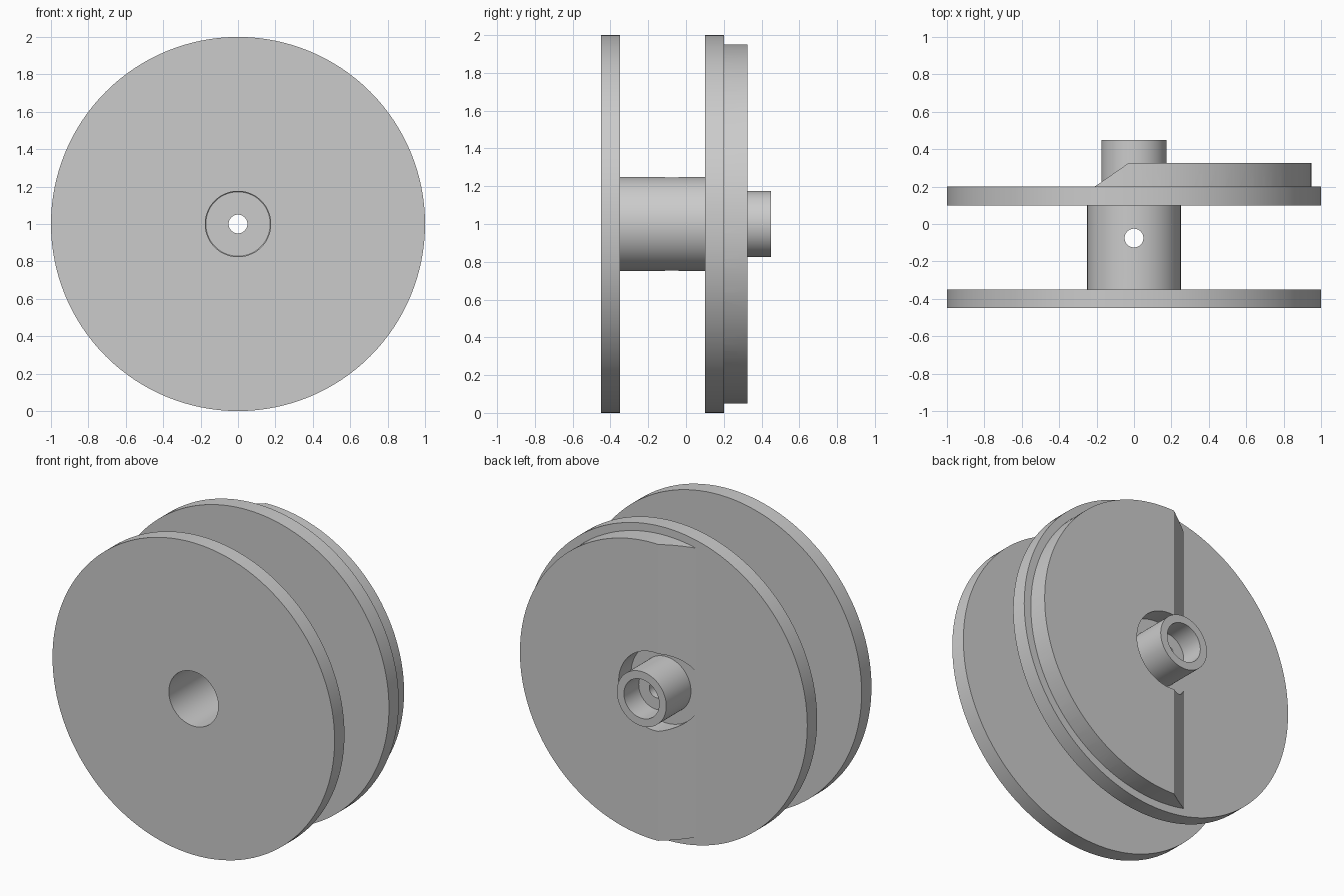
import bpy, bmesh, math
from mathutils import Matrix, Vector

if "Cube" in bpy.data.objects:
    bpy.data.objects.remove(bpy.data.objects["Cube"])

SEG = 128
AXIS = Matrix.Translation((0, 0, 1)) @ Matrix.Rotation(math.radians(-90), 4, 'X')  # local z -> world +y

grey = bpy.data.materials.new("light_grey")
grey.diffuse_color = (0.6, 0.6, 0.6, 1)
grey.use_nodes = True
grey.node_tree.nodes["Principled BSDF"].inputs["Base Color"].default_value = grey.diffuse_color


def finish(bm, name):
    bmesh.ops.recalc_face_normals(bm, faces=bm.faces)
    me = bpy.data.meshes.new(name)
    bm.to_mesh(me)
    bm.free()
    me.materials.append(grey)
    ob = bpy.data.objects.new(name, me)
    bpy.context.collection.objects.link(ob)
    return ob


def lathe(profile, name):
    """Closed (radius, y) profile turned around the spool axis."""
    bm = bmesh.new()
    rings = []
    for i in range(SEG):
        a = 2 * math.pi * i / SEG
        rings.append([bm.verts.new((r * math.cos(a), y, 1 + r * math.sin(a)))
                      for r, y in profile])
    n = len(profile)
    for i in range(SEG):
        p, q = rings[i], rings[(i + 1) % SEG]
        for j in range(n):
            k = (j + 1) % n
            bm.faces.new((p[j], p[k], q[k], q[j]))
    return finish(bm, name)


def cylinder(r, depth, matrix, name, cut=None):
    bm = bmesh.new()
    bmesh.ops.create_cone(bm, cap_ends=True, segments=SEG, radius1=r, radius2=r,
                          depth=depth, matrix=matrix)
    if cut:
        geom = bm.verts[:] + bm.edges[:] + bm.faces[:]
        res = bmesh.ops.bisect_plane(bm, geom=geom, plane_co=cut[0], plane_no=cut[1],
                                     clear_inner=True)
        edges = [e for e in res["geom_cut"] if isinstance(e, bmesh.types.BMEdge)]
        bmesh.ops.contextual_create(bm, geom=edges)
    return finish(bm, name)


def boolean(target, tool, operation):
    mod = target.modifiers.new(operation.lower(), 'BOOLEAN')
    mod.object, mod.operation, mod.solver = tool, operation, 'EXACT'
    bpy.context.view_layer.objects.active = target
    bpy.ops.object.modifier_apply(modifier=mod.name)
    bpy.data.objects.remove(tool)


# Spool: flanges, hub, rear boss, stepped bore
spool = lathe([
    (0.175, -0.45), (1.0, -0.45), (1.0, -0.35), (0.25, -0.35),
    (0.25, 0.10), (1.0, 0.10), (1.0, 0.20), (0.175, 0.20),
    (0.175, 0.45), (0.125, 0.45), (0.125, 0.30), (0.05, 0.30),
    (0.05, 0.20), (0.172, 0.20), (0.175, 0.197)], "spool")

# Vertical pin hole through the hub
pin = cylinder(0.05, 0.8, Matrix.Translation((0, -0.075, 1)), "pin_cutter")
boolean(spool, pin, 'DIFFERENCE')

# Half-disc cam with a sloped edge and clearance around the boss, sunk into the flange
y0, y1 = 0.15, 0.325
slope = Vector((0.125, -0.18, 0)).normalized()
cam = cylinder(0.95, y1 - y0, Matrix.Translation((0, (y0 + y1) / 2, 0)) @ AXIS,
               "cam", cut=(Vector((-0.21, 0.20, 1)), slope))
clear = cylinder(0.25, 0.6, Matrix.Translation((0, 0.25, 0)) @ AXIS, "clearance_cutter")
boolean(cam, clear, 'DIFFERENCE')
boolean(spool, cam, 'UNION')

# Smooth round walls, crisp edges
bpy.ops.object.select_all(action='DESELECT')
spool.select_set(True)
bpy.context.view_layer.objects.active = spool
bpy.ops.object.shade_smooth_by_angle(angle=math.radians(30))
